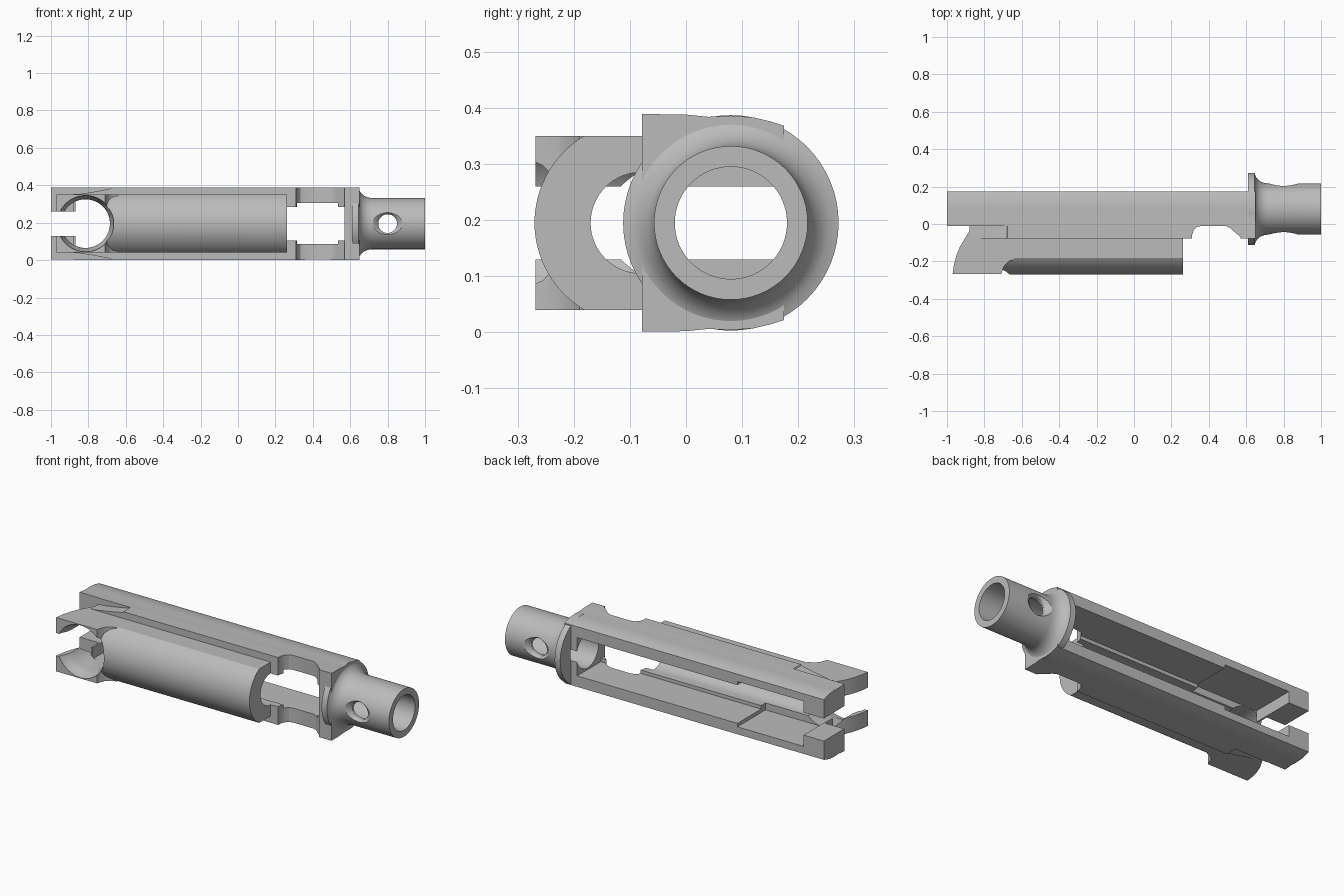
import bpy, bmesh
from math import sin, cos, pi, radians
from mathutils import Matrix, Vector

if "Cube" in bpy.data.objects:
    bpy.data.objects.remove(bpy.data.objects["Cube"], do_unlink=True)

MID = 0.195        # height of the horizontal symmetry plane
TUBE_Y = 0.08      # axis of the round neck
BARREL_Y = -0.08   # axis of the lower bore

steel = bpy.data.materials.new("plain grey steel")
steel.diffuse_color = (0.5, 0.5, 0.5, 1)
steel.use_nodes = True
steel.node_tree.nodes["Principled BSDF"].inputs["Base Color"].default_value = (0.5, 0.5, 0.5, 1)


def finish(bm, name):
    bmesh.ops.recalc_face_normals(bm, faces=bm.faces)
    mesh = bpy.data.meshes.new(name)
    bm.to_mesh(mesh)
    bm.free()
    mesh.materials.append(steel)
    ob = bpy.data.objects.new(name, mesh)
    bpy.context.collection.objects.link(ob)
    return ob


def prism(name, pts, axis, lo, hi):
    """Extrude a 2D outline along an axis; heights are measured from MID."""
    def place(p, t):
        x, y, z = {"x": (t, *p), "y": (p[0], t, p[1]), "z": (*p, t)}[axis]
        return x, y, z + MID
    bm = bmesh.new()
    face = bm.faces.new([bm.verts.new(place(p, lo)) for p in pts])
    ext = bmesh.ops.extrude_face_region(bm, geom=[face])
    move = Vector(place(pts[0], hi)) - Vector(place(pts[0], lo))
    bmesh.ops.translate(bm, vec=move, verts=[v for v in ext["geom"] if isinstance(v, bmesh.types.BMVert)])
    return finish(bm, name)


def box(name, x0, x1, y0, y1, half):
    return prism(name, [(x0, y0), (x1, y0), (x1, y1), (x0, y1)], "z", -half, half)


def lathe(name, profile, axis, origin, steps=64):
    """Spin (distance along axis, radius) pairs into a closed solid."""
    bm = bmesh.new()
    rings = []
    for t, r in profile:
        ring = []
        for i in range(steps):
            a, b = r * cos(2 * pi * i / steps), r * sin(2 * pi * i / steps)
            co = (t, a, b) if axis == "x" else (a, t, b)
            ring.append(bm.verts.new(Vector(co) + Vector(origin)))
        rings.append(ring)
    for r0, r1 in zip(rings, rings[1:]):
        for i in range(steps):
            j = (i + 1) % steps
            bm.faces.new((r0[i], r0[j], r1[j], r1[i]))
    bm.faces.new(rings[0])
    bm.faces.new(rings[-1])
    return finish(bm, name)


def cut(ob, cutters):
    bpy.context.view_layer.objects.active = ob
    for c in cutters:
        mod = ob.modifiers.new("cut", "BOOLEAN")
        mod.operation, mod.solver, mod.object = "DIFFERENCE", "EXACT", c
        bpy.ops.object.modifier_apply(modifier=mod.name)


def mirrored(half):
    return half + [(y, -z) for y, z in reversed(half)]


# Long rail frame, domed on its outer sides
rails = prism("rail_frame", mirrored([(-0.078, 0.194), (0, 0.193), (0.04, 0.189), (0.08, 0.191),
              (0.12, 0.188), (0.15, 0.181), (0.175, 0.173)]), "x", -1, 0.65)

# Lower barrel with flattened flanks
arc = [(-0.09 - 0.18 * cos(a), 0.18 * sin(a)) for a in (radians(59.4) * i / 16 for i in range(17))]
barrel = prism("lower_barrel", mirrored(arc + [(-0.06, 0.155)])[1:], "x", -0.72, 0.262)

# Forked jaw at the end of the barrel
jaw = prism("forked_jaw", [(-0.97, -0.268), (-0.963, -0.22), (-0.95, -0.17), (-0.93, -0.12), (-0.9, -0.07),
            (-0.87, -0.02), (-0.7, -0.02), (-0.65, -0.06), (-0.64, -0.19), (-0.67, -0.2),
            (-0.695, -0.225), (-0.71, -0.268)], "z", -0.155, 0.155)

# Round neck with collar and flared root
neck = lathe("tube_neck", [(0.61, 0.192), (0.645, 0.192), (0.65, 0.175), (0.66, 0.161), (0.675, 0.148),
             (0.695, 0.14), (0.715, 0.137), (1, 0.137)], "x", (0, TUBE_Y, MID))

# Cutters shared by the parts
channel_arc = [(BARREL_Y - 0.09 * cos(a), 0.09 * sin(a)) for a in (pi / 2 * i / 16 for i in range(17))]
channel = prism("channel_cutter", mirrored(channel_arc + [(-0.04, 0.09), (-0.04, 0.11), (0.3, 0.11)])[1:],
                "x", -0.87, 0.57)
recess = box("recess_cutter", -0.87, -0.45, BARREL_Y, 0.31, 0.13)
end_slot = box("end_slot_cutter", -1.1, -0.8, -0.4, 0.32, 0.065)
jaw_hole = lathe("jaw_hole_cutter", [(-0.3, 0.152), (-0.255, 0.15), (-0.225, 0.136), (-0.19, 0.13), (0, 0.13)],
                 "y", (-0.815, 0, MID))
bore = lathe("bore_cutter", [(0.5, 0.1), (1.1, 0.1)], "x", (0, TUBE_Y, MID))
cross_hole = lathe("cross_hole_cutter", [(-0.15, 0.09), (-0.137, 0.08), (-0.125, 0.06), (-0.11, 0.05),
                   (0.11, 0.05), (0.125, 0.06), (0.137, 0.08), (0.15, 0.09)], "y", (0.8, TUBE_Y, MID))
tip_notch = box("tip_notch_cutter", -1.1, -0.88, -0.3, -0.01, 0.3)
window = prism("window_cutter", [(0.31, -0.3), (0.31, -0.06), (0.318, -0.035), (0.335, -0.017), (0.36, -0.01),
               (0.49, -0.01), (0.515, -0.022), (0.54, -0.045), (0.57, -0.07), (0.57, -0.3)], "z", -0.3, 0.3)
grooves = []
for side in (1, -1):
    outline = [(-0.95, 0.155), (-0.85, 0.158), (-0.76, 0.172), (-0.68, 0.188), (-0.63, 0.25), (-0.95, 0.25)]
    grooves.append(prism("groove_cutter", [(x, z * side) for x, z in outline], "y", -0.3, -0.012))

# Carve each part
cut(rails, [channel, recess, end_slot, tip_notch, window, bore] + grooves)
cut(barrel, [channel, recess, jaw_hole])
cut(jaw, [channel, recess, end_slot, jaw_hole])
cut(neck, [bore, cross_hole])

for c in [channel, recess, end_slot, jaw_hole, bore, cross_hole, tip_notch, window] + grooves:
    bpy.data.objects.remove(c, do_unlink=True)

# Smooth curved surfaces, keep machined edges crisp
bpy.ops.object.select_all(action="DESELECT")
for ob in (rails, barrel, jaw, neck):
    ob.select_set(True)
bpy.context.view_layer.objects.active = rails
bpy.ops.object.shade_smooth_by_angle(angle=radians(28))
